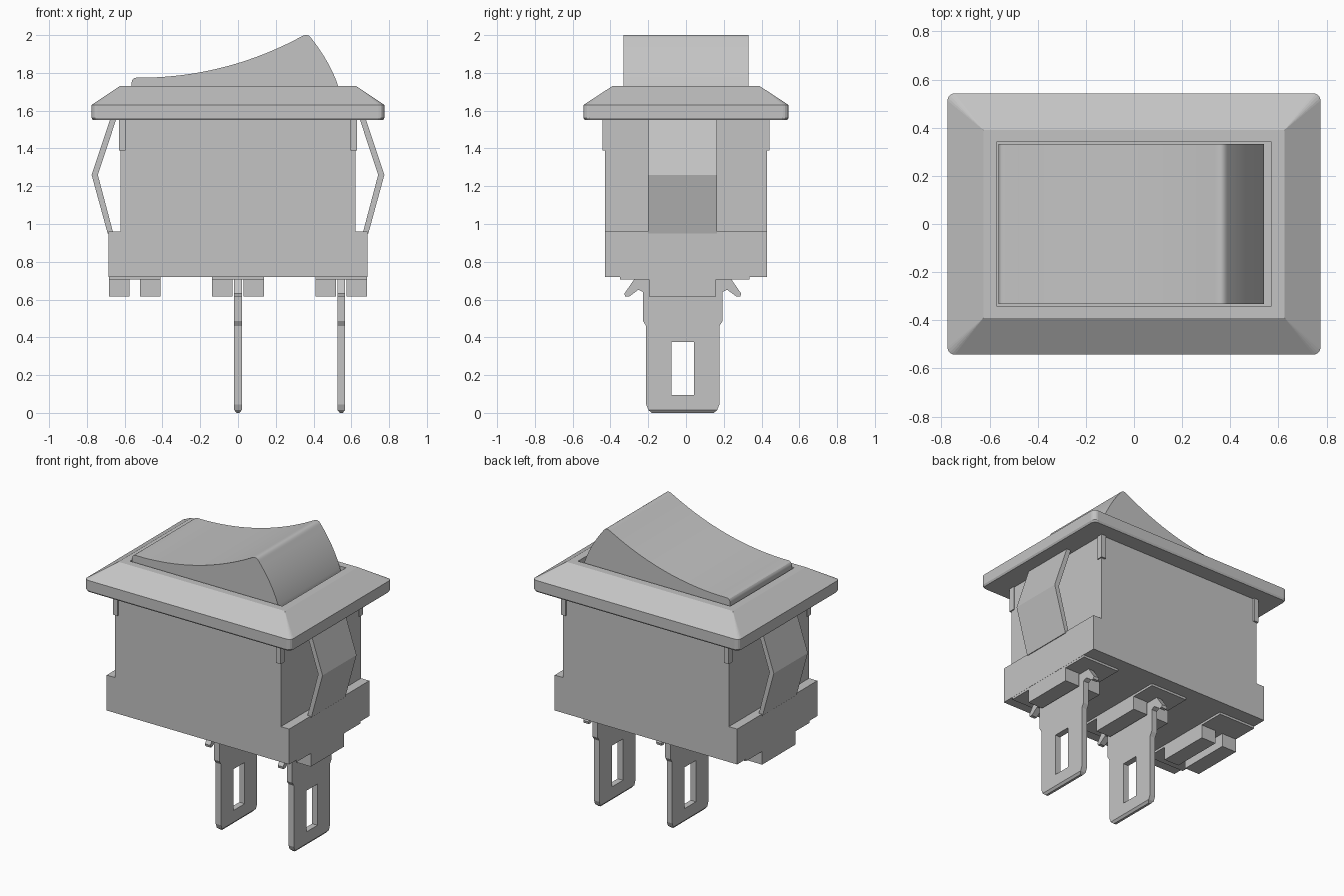
import bpy, bmesh, math
from mathutils import Vector

cube = bpy.data.objects.get("Cube")
if cube:
    bpy.data.objects.remove(cube, do_unlink=True)

grey = bpy.data.materials.new("switch_grey")
grey.use_nodes = True
colour = (0.55, 0.55, 0.55, 1)
grey.diffuse_color = colour
grey.node_tree.nodes["Principled BSDF"].inputs["Base Color"].default_value = colour


def finish(name, bm, angle=None):
    bmesh.ops.remove_doubles(bm, verts=bm.verts, dist=1e-5)
    bmesh.ops.recalc_face_normals(bm, faces=bm.faces)
    for f in bm.faces:
        f.smooth = False
    mesh = bpy.data.meshes.new(name)
    bm.to_mesh(mesh)
    bm.free()
    mesh.materials.append(grey)
    obj = bpy.data.objects.new(name, mesh)
    bpy.context.collection.objects.link(obj)
    if angle:
        bpy.ops.object.select_all(action='DESELECT')
        obj.select_set(True)
        bpy.context.view_layer.objects.active = obj
        bpy.ops.object.shade_smooth_by_angle(angle=math.radians(angle))
    return obj


def box(name, x0, x1, y0, y1, z0, z1):
    bm = bmesh.new()
    bmesh.ops.create_cube(bm, size=1)
    for v in bm.verts:
        v.co = Vector(((x0 + x1) / 2 + v.co.x * (x1 - x0),
                       (y0 + y1) / 2 + v.co.y * (y1 - y0),
                       (z0 + z1) / 2 + v.co.z * (z1 - z0)))
    return finish(name, bm)


def prism_y(name, profile, y0, y1, angle=None):
    """Extrude an (x, z) profile along y."""
    bm = bmesh.new()
    face = bm.faces.new([bm.verts.new((x, y0, z)) for x, z in profile])
    ext = bmesh.ops.extrude_face_region(bm, geom=[face])["geom"]
    for v in ext:
        if isinstance(v, bmesh.types.BMVert):
            v.co.y = y1
    return finish(name, bm, angle)


def rounded_rect(hx, hy, r, steps=5):
    pts = []
    for k, (sx, sy) in enumerate([(1, 1), (-1, 1), (-1, -1), (1, -1)]):
        for i in range(steps):
            a = math.pi / 2 * (k + i / (steps - 1))
            pts.append((sx * (hx - r) + r * math.cos(a), sy * (hy - r) + r * math.sin(a)))
    return pts


# Housing with wider foot
half = [(0.685, 0.72), (0.685, 0.96), (0.623, 0.96), (0.623, 1.56)]
prism_y("housing", half + [(-x, z) for x, z in reversed(half)], -0.43, 0.43)

# Corner tabs under the bezel
for sx, side in ((1, "left"), (-1, "right")):
    for sy, end in ((1, "back"), (-1, "front")):
        xs = sorted((sx * 0.595, sx * 0.63))
        ys = sorted((sy * 0.40, sy * 0.442))
        box(f"corner_tab_{end}_{side}", *xs, *ys, 1.39, 1.56)

# Bezel with mitred slopes and a recessed opening
rings = [(0.768, 0.536, 0.03, 1.55), (0.775, 0.543, 0.03, 1.562), (0.775, 0.543, 0.03, 1.63),
         (0.625, 0.39, 0, 1.73), (0.572, 0.341, 0, 1.73), (0.572, 0.341, 0, 1.60)]
bm = bmesh.new()
loops = [[bm.verts.new((x, y, z)) for x, y in rounded_rect(hx, hy, r)]
         for hx, hy, r, z in rings]
n = len(loops[0])
for a, b in zip(loops, loops[1:]):
    for i in range(n):
        j = (i + 1) % n
        bm.faces.new((a[i], a[j], b[j], b[i]))
bm.faces.new(loops[0])
bm.faces.new(loops[-1])
finish("bezel", bm)


# Rocker with concave top and convex end
def arc(p0, p1, p2, count):
    """Quadratic curve from p0 to p2 steered by p1."""
    p0, p1, p2 = Vector(p0), Vector(p1), Vector(p2)
    ts = [i / count for i in range(count + 1)]
    return [tuple(p0 * (1 - t) ** 2 + p1 * 2 * t * (1 - t) + p2 * t * t) for t in ts]


rocker = [(0.54, 1.61), (-0.563, 1.61)]
rocker += arc((-0.563, 1.75), (-0.56, 1.775), (-0.535, 1.775), 4)
rocker += arc((-0.48, 1.775), (-0.05, 1.785), (0.335, 1.992), 20)
rocker += arc((0.345, 1.997), (0.37, 2.008), (0.387, 1.985), 6)
rocker += arc((0.392, 1.978), (0.50, 1.84), (0.54, 1.70), 12)
prism_y("rocker", rocker, -0.332, 0.332, 25)

# Bent spring clips on both ends
clip = [(0.675, 1.56), (0.775, 1.26), (0.69, 0.95), (0.66, 0.95), (0.742, 1.26), (0.643, 1.56)]
for sx, side in ((1, "left"), (-1, "right")):
    prism_y(f"spring_clip_{side}", [(sx * x, z) for x, z in clip], -0.2, 0.165)

# Pads and paired blocks under the housing
for cx, side in ((-0.547, "right"), (0, "middle"), (0.547, "left")):
    box(f"base_pad_{side}", cx - 0.137, cx + 0.137, -0.35, 0.335, 0.705, 0.73)
    box(f"base_block_inner_{side}", cx - 0.137, cx - 0.028, -0.195, 0.16, 0.615, 0.71)
    box(f"base_block_outer_{side}", cx + 0.028, cx + 0.137, -0.195, 0.16, 0.615, 0.71)


# Blade terminals with slot, shoulders and barbs
def terminal(name, cx):
    mid = -0.017
    side = [(0.165, 0), (0.182, 0.015), (0.194, 0.045), (0.194, 0.46), (0.211, 0.487),
            (0.211, 0.64), (0.235, 0.652), (0.285, 0.615), (0.305, 0.615),
            (0.309, 0.632), (0.255, 0.71)]
    outline = [(mid + y, z) for y, z in side] + [(mid - y, z) for y, z in reversed(side)]
    slot = [(mid + s * 0.06, z) for s, z in ((-1, 0.095), (1, 0.095), (1, 0.375), (-1, 0.375))]
    curve = bpy.data.curves.new(name + "_outline", 'CURVE')
    curve.dimensions = '2D'
    curve.fill_mode = 'BOTH'
    curve.extrude = 0.02
    for pts in (outline, slot):
        spline = curve.splines.new('POLY')
        spline.points.add(len(pts) - 1)
        for p, (y, z) in zip(spline.points, pts):
            p.co = (y, z, 0, 1)
        spline.use_cyclic_u = True
    helper = bpy.data.objects.new(name + "_outline", curve)
    bpy.context.collection.objects.link(helper)
    bpy.context.view_layer.update()
    mesh = bpy.data.meshes.new_from_object(
        helper.evaluated_get(bpy.context.evaluated_depsgraph_get()))
    bpy.data.objects.remove(helper, do_unlink=True)
    bm = bmesh.new()
    bm.from_mesh(mesh)
    bpy.data.meshes.remove(mesh)
    bmesh.ops.remove_doubles(bm, verts=bm.verts, dist=1e-5)
    bmesh.ops.bisect_plane(bm, geom=bm.verts[:] + bm.edges[:] + bm.faces[:],
                           plane_co=(0, 0.015, 0), plane_no=(0, 1, 0))
    for v in bm.verts:
        y, z, x = v.co
        taper = 0.4 if z < 0.001 else 1
        v.co = (cx + x * taper, y, z)
    finish(name, bm)


terminal("terminal_middle", 0)
terminal("terminal_left", 0.547)
